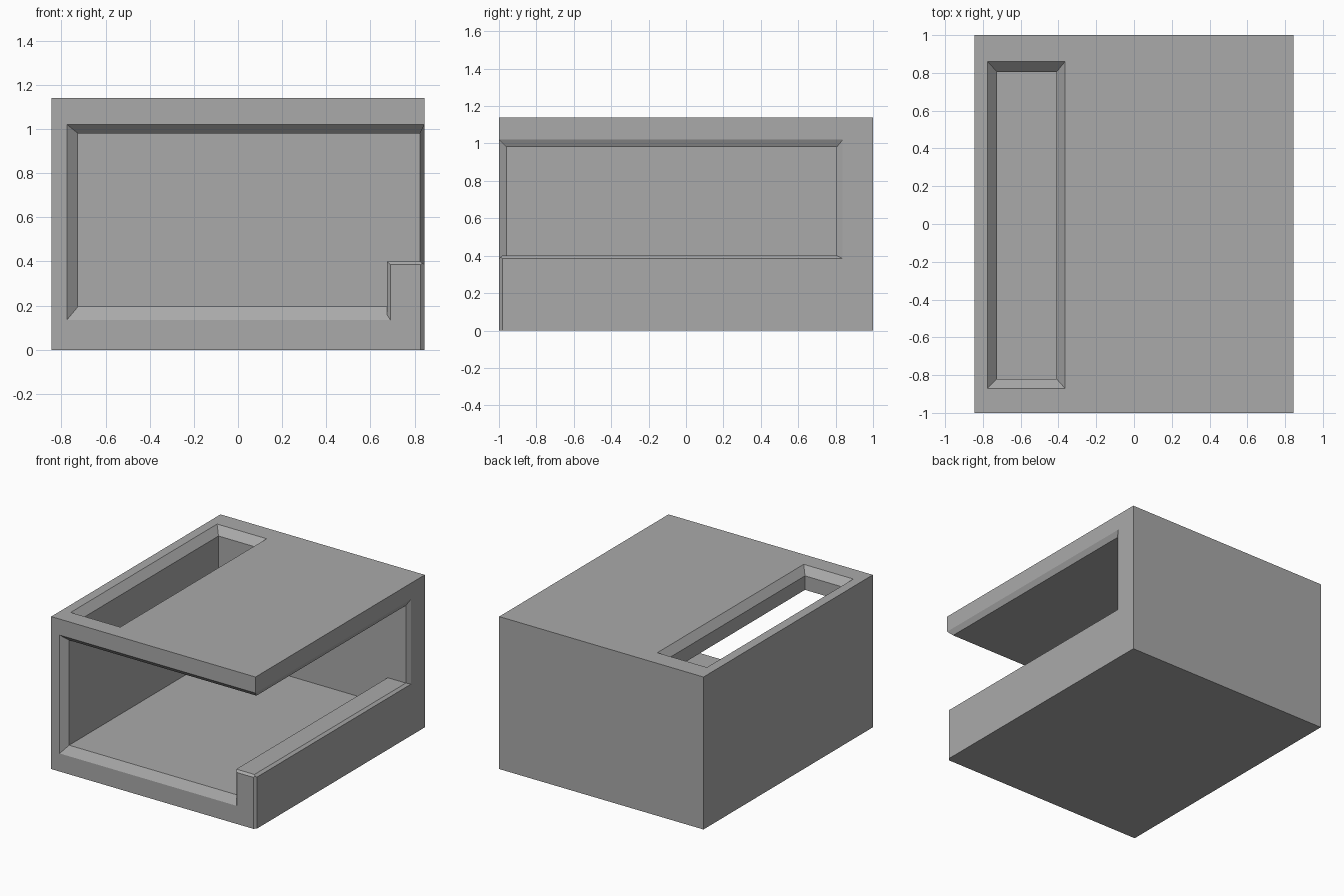
import bpy
import bmesh
from mathutils import Vector

cube = bpy.data.objects.get("Cube")
if cube:
    bpy.data.objects.remove(cube, do_unlink=True)

W, D, H = 0.845, 1.0, 1.14       # half width, half depth, height
LEFT, BACK = -0.725, 0.805       # inner wall planes
FLOOR, CEIL = 0.195, 0.98        # inner floor and ceiling
LIP_X, LIP_Z = 0.675, 0.40       # inner face and top of the low side wall
FAR = 2.0                        # cutters run past the body


def loft(name, start, end):
    """Solid between two matching loops of points."""
    bm = bmesh.new()
    a = [bm.verts.new(p) for p in start]
    b = [bm.verts.new(p) for p in end]
    bm.faces.new(a)
    bm.faces.new(b)
    for i in range(len(a)):
        j = (i + 1) % len(a)
        bm.faces.new((a[i], a[j], b[j], b[i]))
    bmesh.ops.recalc_face_normals(bm, faces=bm.faces)
    mesh = bpy.data.meshes.new(name)
    bm.to_mesh(mesh)
    bm.free()
    obj = bpy.data.objects.new(name, mesh)
    bpy.context.collection.objects.link(obj)
    return obj


def box(name, x0, x1, y0, y1, z0, z1):
    ring = rect(x0, x1, y0, y1)
    return loft(name, [(x, y, z0) for x, y in ring], [(x, y, z1) for x, y in ring])


def rect(a0, a1, b0, b1):
    return [(a0, b0), (a1, b0), (a1, b1), (a0, b1)]


def step(x0, x1, z0, z1, top):
    """Opening outline stepping over the low side wall."""
    return [(x0, z0), (x1, z0), (x1, z1), (FAR, z1), (FAR, top), (x0, top)]


def flare(name, outer, inner):
    """Chamfer cutter, continued outwards past the body surface."""
    outer, inner = [Vector(p) for p in outer], [Vector(p) for p in inner]
    return loft(name, [o + (o - i) * 0.5 for o, i in zip(outer, inner)], inner)


def at_y(ring, y):
    return [(x, y, z) for x, z in ring]


body = box("housing", -W, W, -D, D, 0, H)
cutters = []

# Hollow, open to the front and over the low side wall
cutters.append(loft("hollow_cutter",
                    at_y(step(LEFT, LIP_X, FLOOR, LIP_Z, CEIL), -FAR),
                    at_y(step(LEFT, LIP_X, FLOOR, LIP_Z, CEIL), BACK)))

# Wide chamfer around the front opening
cutters.append(flare("front_chamfer_cutter",
                     at_y(step(-0.775, LIP_X, 0.135, LIP_Z, 1.02), -D),
                     at_y(step(LEFT, LIP_X, FLOOR, LIP_Z, CEIL), -0.96)))

# Narrow chamfer on the front of the low wall
cutters.append(flare("lip_chamfer_cutter",
                     at_y(step(0.5, 0.69, 0.135, 0.385, 0.9), -D),
                     at_y(step(0.5, LIP_X, 0.159, LIP_Z, 0.9), -0.984)))

# Chamfer around the side opening
cutters.append(flare("side_chamfer_cutter",
                     [(W, y, z) for y, z in rect(-FAR, 0.838, 0.385, 1.02)],
                     [(0.825, y, z) for y, z in rect(-FAR, BACK, LIP_Z, CEIL)]))

# Bevelled upright corner of the low wall
corner = [(W - 0.018, -D), (W, -D + 0.018), (W + 0.1, -D + 0.118),
          (W + 0.1, -D - 0.1), (W - 0.118, -D - 0.1)]
cutters.append(loft("corner_cutter", [(x, y, -0.1) for x, y in corner],
                    [(x, y, 0.6) for x, y in corner]))

# Slot through the roof and its chamfer
cutters.append(box("slot_cutter", LEFT, -0.41, -0.82, BACK, 0.8, H + 0.1))
cutters.append(flare("slot_chamfer_cutter",
                     [(x, y, H) for x, y in rect(-0.775, -0.365, -0.87, 0.86)],
                     [(x, y, H - 0.055) for x, y in rect(LEFT, -0.41, -0.82, BACK)]))

bpy.context.view_layer.objects.active = body
for cutter in cutters:
    cutter.hide_render = True
    mod = body.modifiers.new(cutter.name, 'BOOLEAN')
    mod.operation = 'DIFFERENCE'
    mod.solver = 'EXACT'
    mod.object = cutter
    bpy.ops.object.modifier_apply(modifier=mod.name)
    bpy.data.objects.remove(cutter, do_unlink=True)

# Single grey colour
grey = bpy.data.materials.new("plain_grey")
grey.use_nodes = True
colour = (0.4, 0.4, 0.4, 1)
grey.diffuse_color = colour
grey.node_tree.nodes["Principled BSDF"].inputs["Base Color"].default_value = colour
body.data.materials.clear()
body.data.materials.append(grey)
for face in body.data.polygons:
    face.material_index = 0
    face.use_smooth = False
